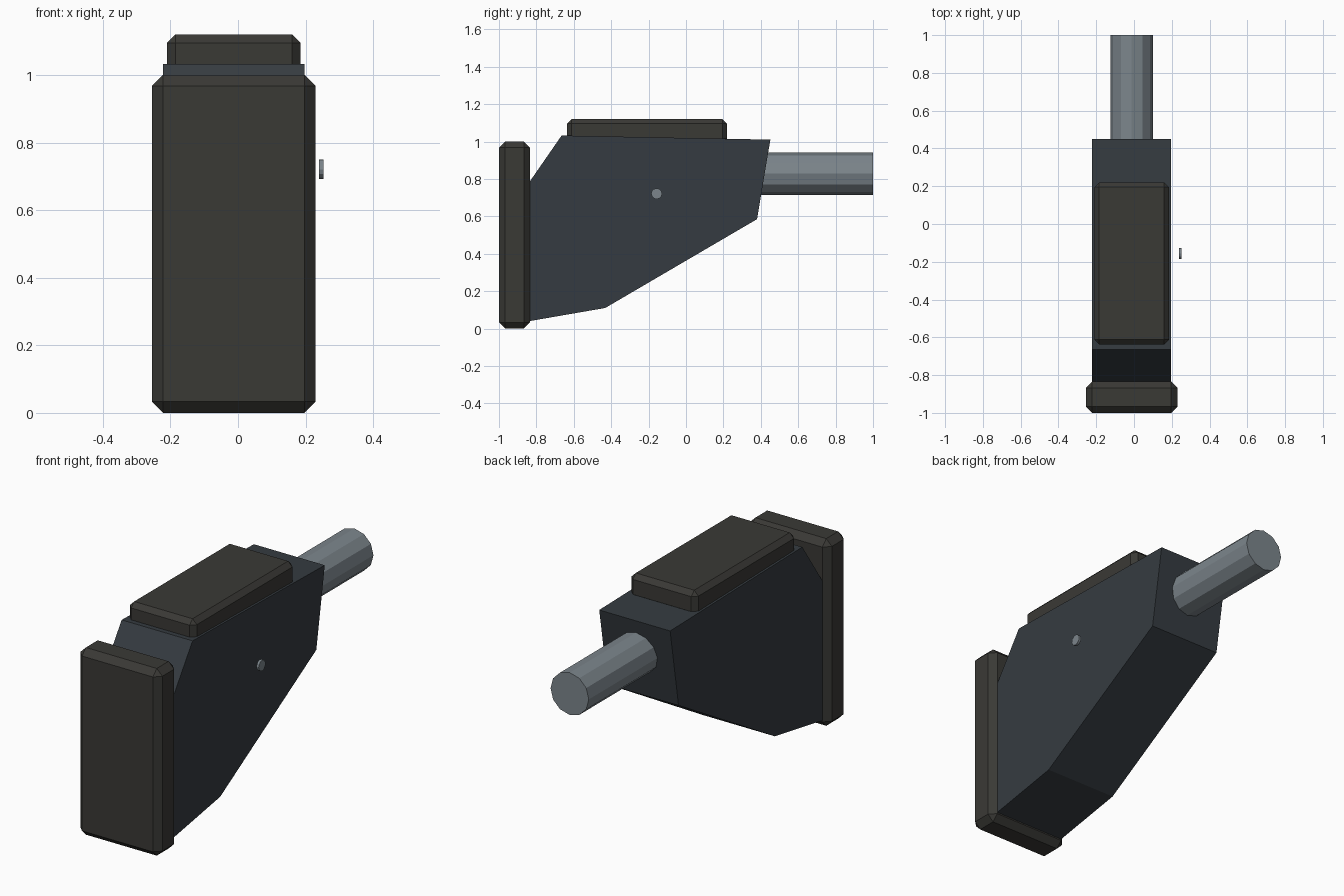
import bpy, bmesh
from math import radians
from mathutils import Matrix, Vector

if "Cube" in bpy.data.objects:
    bpy.data.objects.remove(bpy.data.objects["Cube"])


def material(name, rgb):
    m = bpy.data.materials.new(name)
    m.diffuse_color = (*rgb, 1)
    m.use_nodes = True
    m.node_tree.nodes["Principled BSDF"].inputs["Base Color"].default_value = m.diffuse_color
    return m


RUBBER = material("dark_rubber", (0.042, 0.041, 0.036))
POLYMER = material("blue_black_polymer", (0.036, 0.044, 0.052))
STEEL = material("grey_steel", (0.2, 0.235, 0.26))
CX = -0.0125  # centre plane of the main parts


def add_object(name, bm, mat):
    bmesh.ops.recalc_face_normals(bm, faces=bm.faces[:])
    mesh = bpy.data.meshes.new(name)
    bm.to_mesh(mesh)
    bm.free()
    mesh.materials.append(mat)
    ob = bpy.data.objects.new(name, mesh)
    bpy.context.collection.objects.link(ob)
    return ob


def chamfered_box(name, lo, hi, chamfer, mat):
    lo, hi = Vector(lo), Vector(hi)
    bm = bmesh.new()
    bmesh.ops.create_cube(bm, size=1)
    bmesh.ops.scale(bm, vec=hi - lo, verts=bm.verts)
    bmesh.ops.translate(bm, vec=(lo + hi) / 2, verts=bm.verts)
    bmesh.ops.bevel(bm, geom=bm.edges[:], offset=chamfer, segments=1,
                    affect='EDGES', clamp_overlap=True)
    return add_object(name, bm, mat)


def cylinder(name, centre, radius, length, axis, mat, sides=12):
    turn = Matrix.Rotation(radians(90), 4, 'X' if axis == 'Y' else 'Y')
    bm = bmesh.new()
    bmesh.ops.create_cone(bm, cap_ends=True, segments=sides, radius1=radius,
                          radius2=radius, depth=length,
                          matrix=Matrix.Translation(centre) @ turn)
    return add_object(name, bm, mat)


def extruded_profile(name, points, x0, x1, mat):
    bm = bmesh.new()
    face = bm.faces.new([bm.verts.new((x0, y, z)) for y, z in points])
    out = bmesh.ops.extrude_face_region(bm, geom=[face], use_keep_orig=True)
    moved = [v for v in out["geom"] if isinstance(v, bmesh.types.BMVert)]
    bmesh.ops.translate(bm, vec=(x1 - x0, 0, 0), verts=moved)
    return add_object(name, bm, mat)


# Upright end pad and the rest on top
chamfered_box("end_pad", (-0.255, -1.0, 0.0), (0.23, -0.834, 1.0), 0.033, RUBBER)
chamfered_box("top_rest", (-0.21, -0.637, 0.99), (0.185, 0.22, 1.12), 0.025, RUBBER)

# Tapered slab body
extruded_profile("body", [(-0.836, 0.04), (-0.432, 0.11), (0.38, 0.585),
                          (0.451, 1.01), (-0.665, 1.032), (-0.836, 0.785)],
                 -0.222, 0.197, POLYMER)

# Tube leaving the body, and the small side pin
cylinder("tube", (CX, 0.70, 0.828), 0.113, 0.60, 'Y', STEEL)
cylinder("side_pin", (0.246, -0.157, 0.721), 0.029, 0.013, 'X', STEEL)
